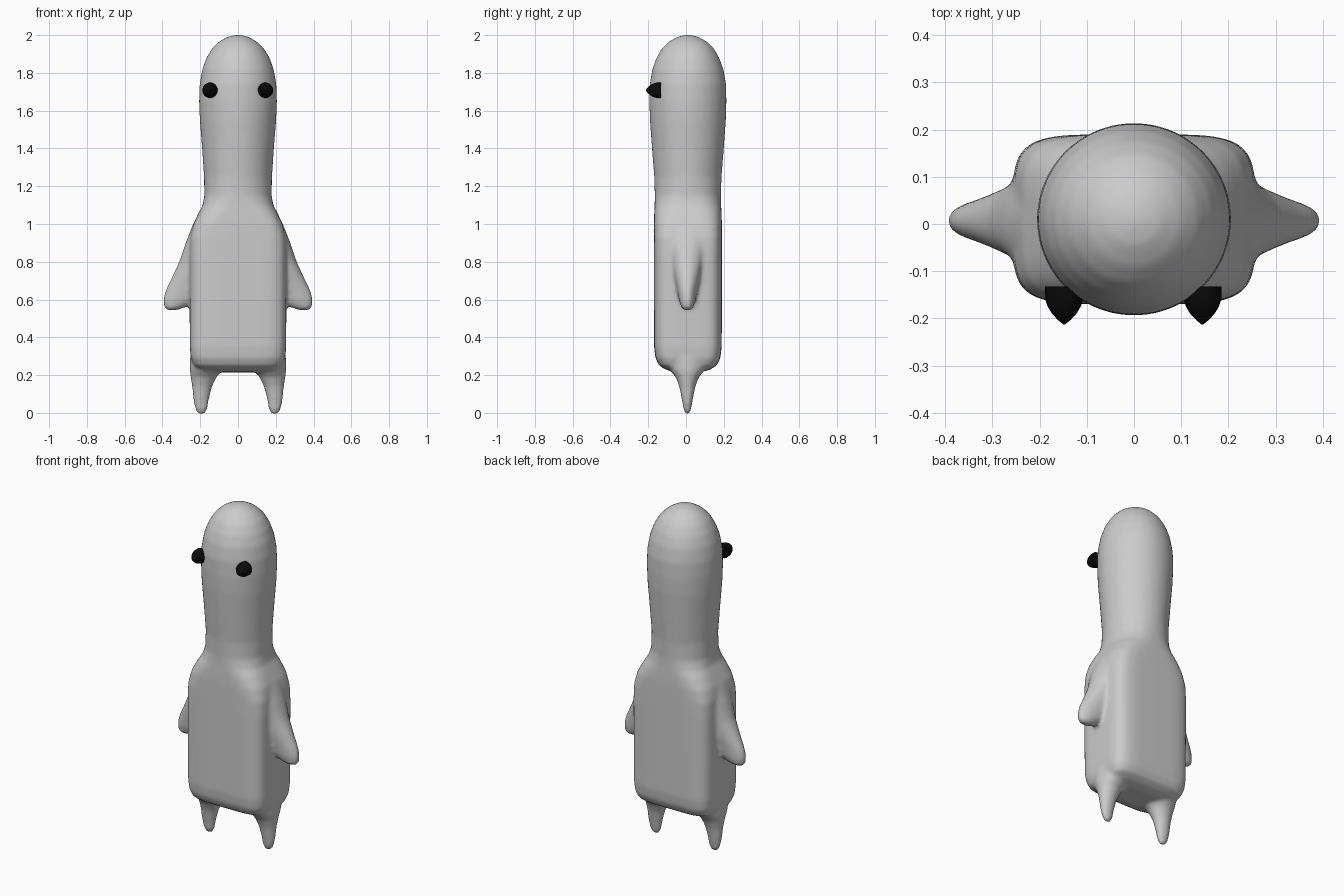
import bpy, bmesh, math
from mathutils import Matrix

if "Cube" in bpy.data.objects:
    bpy.data.objects.remove(bpy.data.objects["Cube"])


def material(name, rgb):
    m = bpy.data.materials.new(name)
    m.diffuse_color = (*rgb, 1)
    m.use_nodes = True
    m.node_tree.nodes["Principled BSDF"].inputs["Base Color"].default_value = m.diffuse_color
    return m


grey = material("light grey", (0.6, 0.6, 0.6))
black = material("black", (0.003, 0.003, 0.003))


def loft(bm, rings, seg=48, mat=Matrix()):
    """Superellipse rings (z, cx, cy, half x, half y, exponent), capped."""
    loops = []
    for z, cx, cy, hx, hy, n in rings:
        loop = []
        for i in range(seg):
            a = 2 * math.pi * i / seg
            c, s = math.cos(a), math.sin(a)
            x = cx + hx * math.copysign(abs(c) ** (2 / n), c)
            y = cy + hy * math.copysign(abs(s) ** (2 / n), s)
            loop.append(bm.verts.new(mat @ Matrix.Translation((x, y, z)).translation))
        loops.append(loop)
    for a, b in zip(loops, loops[1:]):
        for i in range(seg):
            j = (i + 1) % seg
            bm.faces.new((a[i], a[j], b[j], b[i]))
    bm.faces.new(loops[0][::-1])
    bm.faces.new(loops[-1])


def finish(bm, name, mat):
    bmesh.ops.recalc_face_normals(bm, faces=bm.faces)
    me = bpy.data.meshes.new(name)
    bm.to_mesh(me)
    bm.free()
    me.materials.append(mat)
    me.shade_smooth()
    ob = bpy.data.objects.new(name, me)
    bpy.context.collection.objects.link(ob)
    return ob


bm = bmesh.new()

# Boxy torso blending into a round neck and head: z, half x, half y, exponent
torso = [(0.215, .16, .07, 3), (0.228, .21, .115, 4), (0.25, .235, .152, 5),
         (0.29, .25, .172, 5), (0.35, .255, .179, 5), (0.6, .256, .18, 5),
         (0.85, .257, .18, 5), (0.93, .254, .18, 4.8), (1.0, .237, .18, 4.2),
         (1.06, .208, .178, 3.4), (1.1, .187, .176, 2.7), (1.15, .178, .175, 2.2),
         (1.25, .18, .178, 2), (1.4, .19, .19, 2), (1.55, .202, .201, 2),
         (1.65, .206, .204, 2), (1.74, .203, .202, 2), (1.82, .189, .188, 2),
         (1.88, .167, .166, 2), (1.93, .137, .137, 2), (1.965, .101, .101, 2),
         (1.99, .058, .058, 2), (2.001, .015, .015, 2)]
loft(bm, [(z, 0, 0.01, hx, hy, n) for z, hx, hy, n in torso], 64)

# Flipper arms and stubby legs: z, centre x, half x, half y
arm = [(0.543, .35, .025, .015), (0.56, .335, .058, .033), (0.6, .30, .097, .045),
       (0.65, .27, .113, .054), (0.7, .25, .108, .065), (0.8, .22, .091, .085),
       (0.9, .20, .077, .108), (1.0, .17, .068, .12)]
leg = [(-0.008, .193, .014, .010), (0.02, .195, .033, .020), (0.08, .195, .043, .031),
       (0.14, .19, .053, .043), (0.19, .182, .069, .062), (0.225, .172, .083, .092),
       (0.3, .168, .085, .12)]
for side in (1, -1):
    for part in (arm, leg):
        loft(bm, [(z, side * cx, 0.007, hx, hy, 2) for z, cx, hx, hy in part])

body = finish(bm, "body", grey)

# Fuse the parts into one soft skin
rm = body.modifiers.new("fuse", 'REMESH')
rm.mode = 'VOXEL'
rm.voxel_size = 0.011
rm.use_smooth_shade = True
sm = body.modifiers.new("soften", 'SMOOTH')
sm.factor = 0.5
sm.iterations = 6

# Pointed bead eyes, facing forward
eye = [(0.133, .041), (0.16, .040), (0.175, .035), (0.19, .026), (0.203, .014), (0.213, .002)]
forward = Matrix.Rotation(math.radians(90), 4, 'X')
for side, x in (("left", 0.145), ("right", -0.148)):
    bm = bmesh.new()
    loft(bm, [(d, x, 1.708, r, r, 2) for d, r in eye], 24, forward)
    ob = finish(bm, side + "_eye", black)
    bpy.context.view_layer.objects.active = ob
    ob.select_set(True)
    bpy.ops.object.shade_smooth_by_angle(angle=math.radians(40))
    ob.select_set(False)
